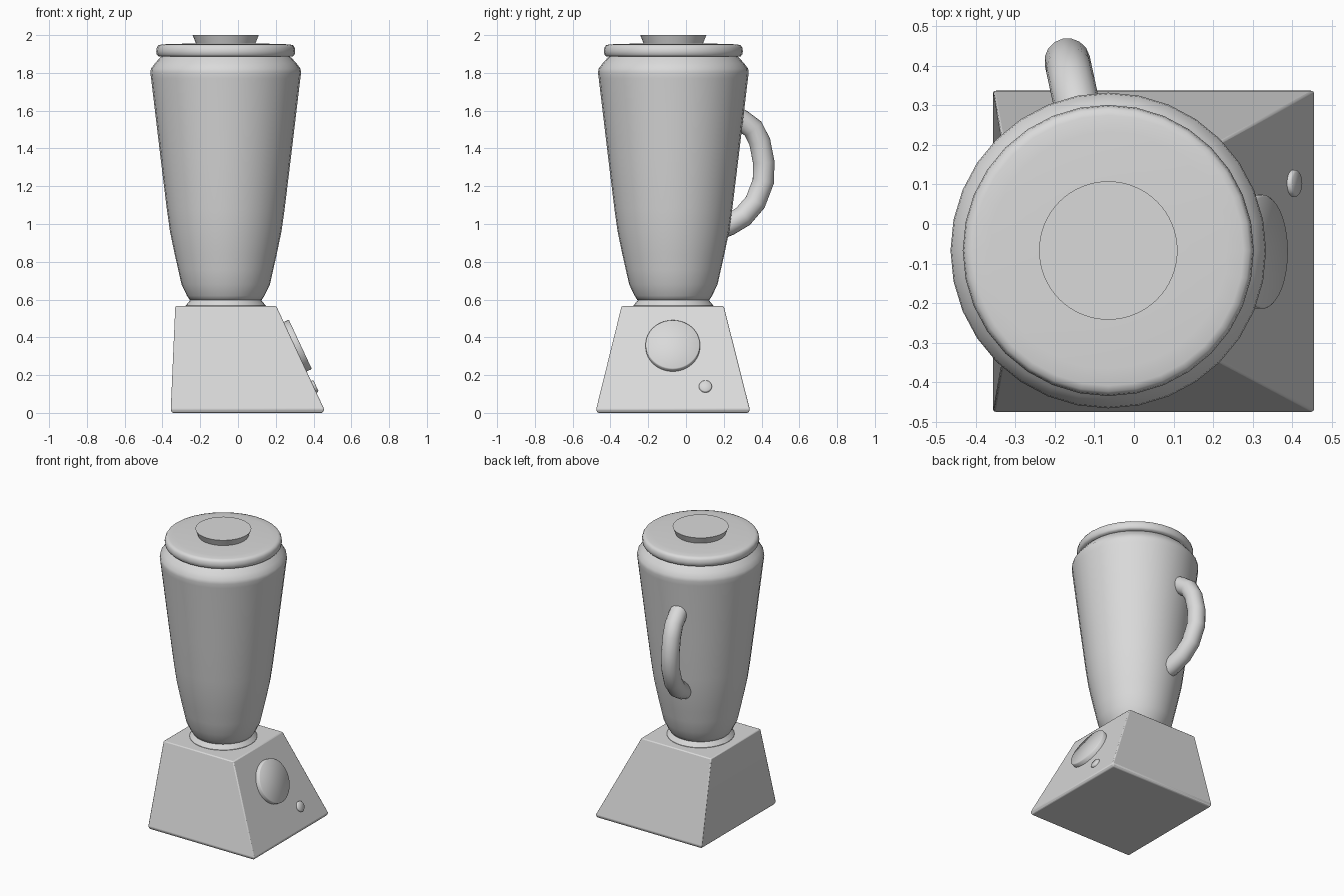
import bpy, bmesh, math
from mathutils import Vector

if "Cube" in bpy.data.objects:
    bpy.data.objects.remove(bpy.data.objects["Cube"])

CX, CY = -0.065, -0.067      # axis of the jug

grey = bpy.data.materials.new("light grey")
grey.diffuse_color = (0.7, 0.7, 0.7, 1)
grey.use_nodes = True
grey.node_tree.nodes["Principled BSDF"].inputs["Base Color"].default_value = grey.diffuse_color


def make(name, bm, angle=35, bevel=0.0):
    bmesh.ops.recalc_face_normals(bm, faces=bm.faces)
    me = bpy.data.meshes.new(name)
    bm.to_mesh(me)
    bm.free()
    ob = bpy.data.objects.new(name, me)
    bpy.context.collection.objects.link(ob)
    me.materials.append(grey)
    if bevel:
        mod = ob.modifiers.new("bevel", 'BEVEL')
        mod.width, mod.segments, mod.limit_method = bevel, 2, 'ANGLE'
    bpy.ops.object.select_all(action='DESELECT')
    ob.select_set(True)
    bpy.context.view_layer.objects.active = ob
    bpy.ops.object.shade_smooth_by_angle(angle=math.radians(angle))
    return ob


def loft(rings):
    """Skin a list of point rings and cap both ends."""
    bm = bmesh.new()
    vr = [[bm.verts.new(p) for p in ring] for ring in rings]
    n = len(vr[0])
    for a, b in zip(vr, vr[1:]):
        for i in range(n):
            j = (i + 1) % n
            bm.faces.new((a[i], a[j], b[j], b[i]))
    bm.faces.new(vr[0][::-1])
    bm.faces.new(vr[-1])
    return bm


def circle(c, u, v, r, n):
    return [Vector(c) + r * (math.cos(2 * math.pi * i / n) * u + math.sin(2 * math.pi * i / n) * v)
            for i in range(n)]


def lathe(name, profile, n=32, angle=35):
    X, Y = Vector((1, 0, 0)), Vector((0, 1, 0))
    return make(name, loft([circle((CX, CY, z), X, Y, r, n) for r, z in profile]), angle)


# Motor base: leaning frustum with a thin bevelled foot
def rect(x0, x1, y0, y1, z):
    return [Vector(p) for p in ((x0, y0, z), (x1, y0, z), (x1, y1, z), (x0, y1, z))]


make("motor_base", loft([
    rect(-0.349, 0.447, -0.468, 0.33, 0.0),
    rect(-0.356, 0.457, -0.476, 0.338, 0.018),
    rect(-0.332, 0.203, -0.341, 0.2, 0.565)]), 30, 0.006)

# Collar, jug, lid and cap share the same axis
lathe("collar", [(0.212, 0.56), (0.212, 0.568), (0.192, 0.592), (0.185, 0.6)])
lathe("jug", [(0.17, 0.592), (0.19, 0.597), (0.205, 0.62), (0.234, 0.68), (0.252, 0.76),
              (0.27, 0.84), (0.295, 0.96), (0.312, 1.08), (0.345, 1.35), (0.395, 1.77),
              (0.399, 1.80), (0.396, 1.822), (0.375, 1.85), (0.35, 1.878), (0.338, 1.888),
              (0.325, 1.90)], angle=50)
lathe("lid", [(0.335, 1.885), (0.357, 1.888), (0.365, 1.897), (0.368, 1.915), (0.365, 1.934),
              (0.357, 1.946), (0.342, 1.95), (0.30, 1.953), (0.14, 1.956)], angle=50)
lathe("lid_cap", [(0.155, 1.95), (0.175, 2.0)], 64)

# Handle: round tube swept along a curved path in a vertical plane
path = [(0.33, 1.57), (0.375, 1.545), (0.432, 1.505), (0.468, 1.435), (0.49, 1.325), (0.487, 1.225),
        (0.444, 1.115), (0.378, 1.04), (0.30, 0.995), (0.26, 0.98)]
ang = math.radians(12.2)
out = Vector((-math.sin(ang), math.cos(ang), 0))
side = out.cross(Vector((0, 0, 1)))
pts = [Vector((CX, CY, 0)) + out * r + Vector((0, 0, z)) for r, z in path]
rings = []
for i, p in enumerate(pts):
    t = (pts[min(i + 1, len(pts) - 1)] - pts[max(i - 1, 0)]).normalized()
    rings.append(circle(p, side, t.cross(side), 0.058, 16))
make("handle", loft(rings), 50)

# Dial and button on the sloping control face
normal = Vector((0.906, 0, 0.424))
along = Vector((0, 1, 0))
up = normal.cross(along)


def knob(name, y, z, r, h, n):
    c = Vector((0.457 - (z - 0.018) * 0.254 / 0.547, y, z))
    steps = [(r, -0.01), (r, h - 0.005), (r - 0.005, h)]
    make(name, loft([circle(c + normal * d, along, up, q, n) for q, d in steps]), 50)


knob("dial", -0.07, 0.35, 0.144, 0.03, 48)
knob("button", 0.103, 0.138, 0.034, 0.013, 24)
